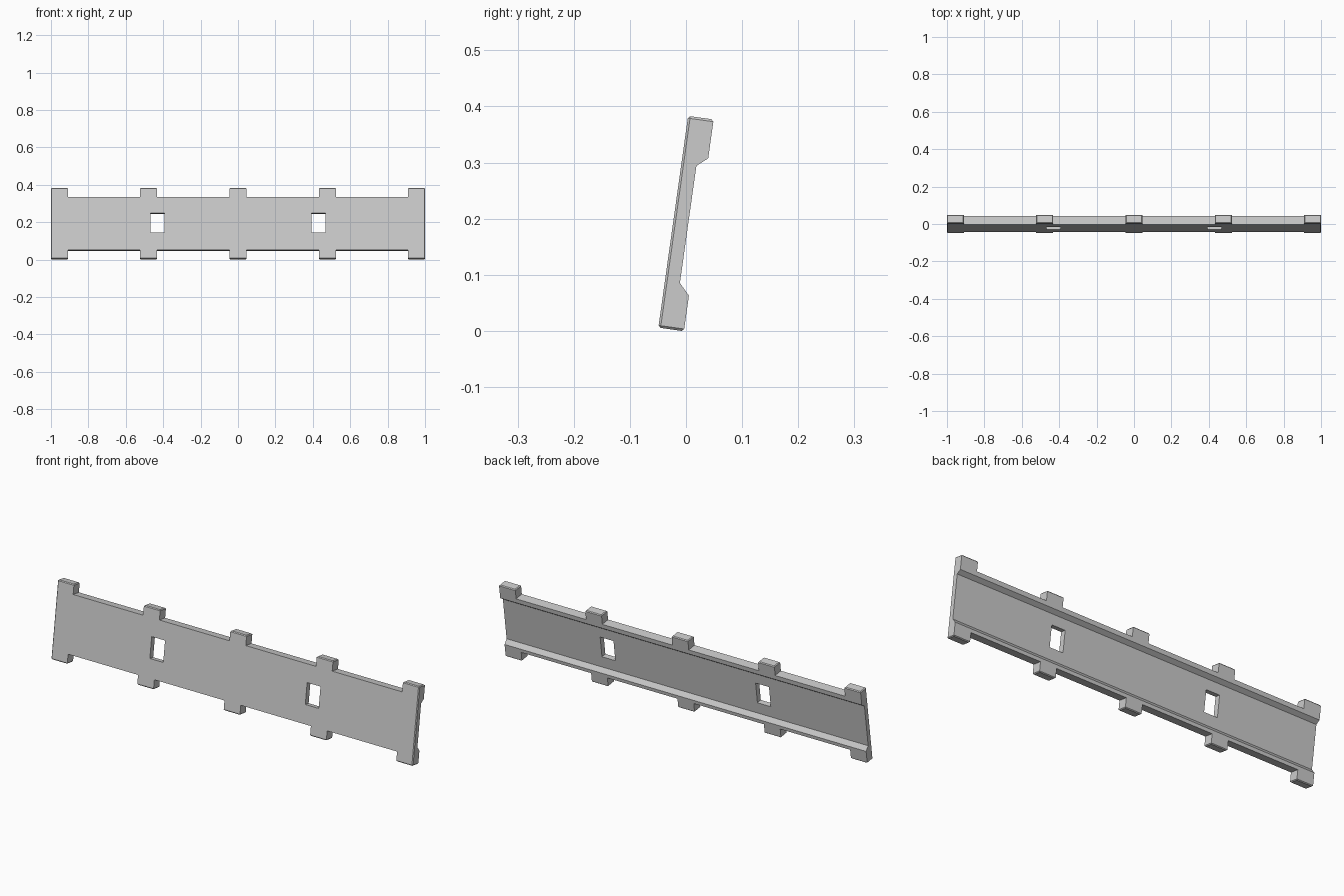
import bpy, bmesh
from math import radians
from mathutils import Matrix, Vector

cube = bpy.data.objects.get("Cube")
if cube:
    bpy.data.objects.remove(cube)

HEIGHT, DEPTH, TOOTH, CHAMFER = 0.381, 0.046, 0.09, 0.004
NOTCH_LOW, NOTCH_HIGH = 0.047, 0.333
LEAN = radians(-8)

# Grey material
grey = bpy.data.materials.new("light grey")
grey.use_nodes = True
color = (0.6, 0.6, 0.6, 1)
grey.diffuse_color = color
grey.node_tree.nodes["Principled BSDF"].inputs["Base Color"].default_value = color


def add_object(name, bm):
    mesh = bpy.data.meshes.new(name)
    bmesh.ops.recalc_face_normals(bm, faces=bm.faces)
    bm.to_mesh(mesh)
    bm.free()
    obj = bpy.data.objects.new(name, mesh)
    bpy.context.collection.objects.link(obj)
    return obj


def add_box(bm, x0, x1, z0, z1):
    size = Matrix.Diagonal((x1 - x0, 0.3, z1 - z0, 1))
    place = Matrix.Translation(((x0 + x1) / 2, 0, (z0 + z1) / 2))
    bmesh.ops.create_cube(bm, size=1, matrix=place @ size)


# Panel cross-section with a thick rail along the back of each long edge
profile = [(0, 0), (DEPTH, 0), (DEPTH, 0.064), (0.027, 0.084),
           (0.027, 0.295), (DEPTH, 0.311), (DEPTH, HEIGHT), (0, HEIGHT)]
bm = bmesh.new()
face = bm.faces.new([bm.verts.new((-1, y, z)) for y, z in profile])
extruded = bmesh.ops.extrude_face_region(bm, geom=[face])["geom"]
bmesh.ops.translate(bm, vec=(2, 0, 0),
                    verts=[v for v in extruded if isinstance(v, bmesh.types.BMVert)])
panel = add_object("slotted_panel", bm)
panel.data.materials.append(grey)

# Gaps between teeth, and two windows
bm = bmesh.new()
centres = [-0.955, -0.478, 0, 0.478, 0.955]
for a, b in zip(centres, centres[1:]):
    left, right = a + TOOTH / 2, b - TOOTH / 2
    add_box(bm, left, right, -0.1, NOTCH_LOW)
    add_box(bm, left, right, NOTCH_HIGH, HEIGHT + 0.1)
for x in (-0.43, 0.43):
    add_box(bm, x - 0.037, x + 0.037, 0.14, 0.245)
cutter = add_object("gap_cutter", bm)
cutter.hide_render = True

cut = panel.modifiers.new("gaps", "BOOLEAN")
cut.operation, cut.solver, cut.object = "DIFFERENCE", "EXACT", cutter
bpy.context.view_layer.update()
graph = bpy.context.evaluated_depsgraph_get()
result = bpy.data.meshes.new_from_object(panel.evaluated_get(graph))
panel.modifiers.clear()
panel.data = result
panel.data.name = "slotted_panel"
bpy.data.objects.remove(cutter)

# Chamfer tooth tips and the front corners at both ends
bm = bmesh.new()
bm.from_mesh(result)


def all_at(edge, axis, value):
    return all(abs(v.co[axis] - value) < 1e-4 for v in edge.verts)


edges = [e for e in bm.edges
         if all_at(e, 2, 0) or all_at(e, 2, HEIGHT)
         or (all_at(e, 1, 0) and (all_at(e, 0, 1) or all_at(e, 0, -1)))]
bmesh.ops.bevel(bm, geom=edges, offset=CHAMFER, segments=1, affect="EDGES")

# Lean the panel back, then centre it on the ground
bm.transform(Matrix.Rotation(LEAN, 4, "X"))
ys = [v.co.y for v in bm.verts]
zs = [v.co.z for v in bm.verts]
bm.transform(Matrix.Translation(Vector((0, -(min(ys) + max(ys)) / 2, -min(zs)))))
for f in bm.faces:
    f.smooth = False
    f.material_index = 0
bm.to_mesh(result)
bm.free()
